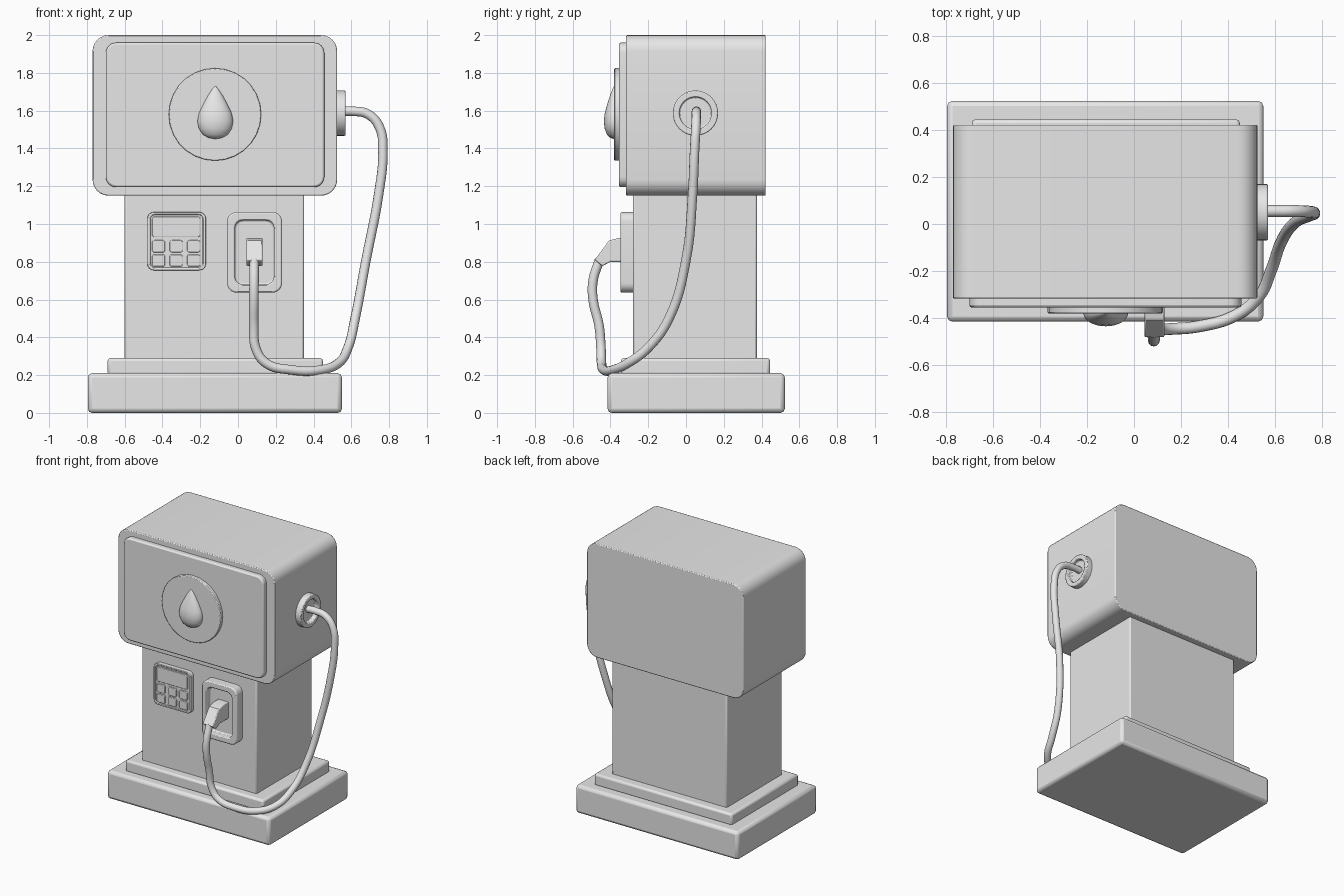
import bpy, bmesh
from math import sin, cos, pi, radians
from mathutils import Vector, Matrix

cube = bpy.data.objects.get("Cube")
if cube:
    bpy.data.objects.remove(cube, do_unlink=True)

grey = bpy.data.materials.new("plain grey")
grey.use_nodes = True
grey.diffuse_color = (0.8, 0.8, 0.8, 1)
grey.node_tree.nodes["Principled BSDF"].inputs["Base Color"].default_value = (0.8, 0.8, 0.8, 1)


def finish(name, bm, bevel=0, segments=2):
    """Turn a bmesh into a named, smooth-shaded object."""
    bmesh.ops.recalc_face_normals(bm, faces=bm.faces)
    mesh = bpy.data.meshes.new(name)
    bm.to_mesh(mesh)
    bm.free()
    mesh.materials.append(grey)
    obj = bpy.data.objects.new(name, mesh)
    bpy.context.collection.objects.link(obj)
    smooth(obj)
    if bevel:
        mod = obj.modifiers.new("soft edges", 'BEVEL')
        mod.width, mod.segments = bevel, segments
        mod.limit_method, mod.angle_limit = 'ANGLE', radians(40)
    return obj


def smooth(obj):
    bpy.ops.object.select_all(action='DESELECT')
    obj.select_set(True)
    bpy.context.view_layer.objects.active = obj
    bpy.ops.object.shade_smooth_by_angle(angle=radians(35))


def box(name, x, y, z, bevel):
    """Box from (min, max) pairs."""
    bm = bmesh.new()
    size = [b - a for a, b in (x, y, z)]
    mid = [(a + b) / 2 for a, b in (x, y, z)]
    bmesh.ops.create_cube(bm, size=1, matrix=Matrix.Translation(mid) @ Matrix.Diagonal((*size, 1)))
    return finish(name, bm, bevel)


def loft(name, rings, bevel=0):
    """Skin a list of equal-length rings and cap both ends."""
    bm = bmesh.new()
    loops = [[bm.verts.new(p) for p in ring] for ring in rings]
    n = len(loops[0])
    for a, b in zip(loops, loops[1:]):
        for i in range(n):
            j = (i + 1) % n
            bm.faces.new((a[i], a[j], b[j], b[i]))
    bm.faces.new(loops[0])
    bm.faces.new(loops[-1])
    return finish(name, bm, bevel)


def rounded(x, z, y, r, steps=6):
    """Rounded rectangle in the front plane at depth y."""
    ring = []
    corners = ((x[1] - r, z[1] - r), (x[0] + r, z[1] - r), (x[0] + r, z[0] + r), (x[1] - r, z[0] + r))
    for k, (cx, cz) in enumerate(corners):
        for s in range(steps + 1):
            a = (k + s / steps) * pi / 2
            ring.append((cx + r * cos(a), y, cz + r * sin(a)))
    return ring


def slab(name, x, z, y, r, bevel):
    return loft(name, [rounded(x, z, d, r) for d in y], bevel)


def circle(centre, u, v, n):
    return [Vector(centre) + Vector(u) * cos(2 * pi * i / n) + Vector(v) * sin(2 * pi * i / n)
            for i in range(n)]


# Base, plinth and column
box("base", (-.795, .55), (-.415, .523), (0, .21), .022)
box("plinth", (-.69, .45), (-.345, .445), (.2, .29), .015)
box("column", (-.6, .35), (-.28, .375), (.28, 1.17), .01)

# Head with display panel
slab("head", (-.77, .525), (1.15, 2), (.422, -.317), .085, .006)
slab("display_panel", (-.7, .457), (1.195, 1.96), (-.3, -.355), .055, .01)

# Round badge and raised droplet
loft("badge", [circle((-.122, y, 1.58), (.245, 0, 0), (0, 0, .245), 28) for y in (-.34, -.38)], .005)
profile = [(.002, 1.45), (.035, 1.456), (.066, 1.473), (.087, 1.505), (.095, 1.545), (.086, 1.588),
           (.062, 1.638), (.036, 1.685), (.014, 1.717), (.001, 1.731)]
loft("droplet", [circle((-.12, -.38, z), (r, 0, 0), (0, r * .58, 0), 28) for r, z in profile])

# Keypad: rimmed plate, screen and keys
kx, kz = (-.48, -.17), (.755, 1.063)
ix, iz = (-.465, -.185), (.768, 1.05)
loft("keypad_frame", [rounded(kx, kz, -.27, .035), rounded(kx, kz, -.312, .035),
                      rounded(ix, iz, -.312, .025), rounded(ix, iz, -.304, .025)], .003)
slab("keypad_screen", (-.455, -.2), (.93, 1.04), (-.3, -.312), .015, .003)
for col in range(3):
    for row in range(2):
        x, z = -.455 + col * .093, .775 + row * .075
        slab(f"key_{col}_{row}", (x, x + .069), (z, z + .064), (-.3, -.312), .012, .003)

# Nozzle holder with a recessed pocket
hx, hz = (-.058, .233), (.637, 1.063)
px, pz = (-.016, .19), (.68, 1.02)
loft("nozzle_holder", [rounded(hx, hz, -.27, .05), rounded(hx, hz, -.347, .05),
                       rounded(px, pz, -.347, .042), rounded(px, pz, -.3, .042)], .008)

# Nozzle handle: side outline extruded across x
outline = [(-.29, .925), (-.36, .925), (-.408, .912), (-.483, .81), (-.443, .777), (-.4, .8), (-.29, .8)]
loft("nozzle", [[(x, y, z) for y, z in outline] for x in (.044, .13)], .006)

# Hose socket: recessed ring on the side of the head
loft("hose_socket", [circle((x, .05, 1.587), (0, r, 0), (0, 0, r), 32)
                     for x, r in ((.51, .12), (.57, .12), (.57, .085), (.54, .085))], .006)

# Hose swept along a smooth path
path = [(.54, .055, 1.595), (.6, .055, 1.597), (.69, .055, 1.58), (.75, .052, 1.51), (.767, .045, 1.38),
        (.745, .035, 1.16), (.678, 0, .81), (.62, -.09, .5), (.582, -.2, .345), (.53, -.31, .262),
        (.43, -.39, .226), (.28, -.435, .228), (.15, -.447, .262), (.095, -.45, .34), (.084, -.46, .46),
        (.084, -.492, .6), (.085, -.492, .7), (.086, -.458, .81)]
curve = bpy.data.curves.new("hose", 'CURVE')
curve.dimensions = '3D'
curve.bevel_depth, curve.bevel_resolution, curve.resolution_u = .025, 4, 6
curve.use_fill_caps = True
spline = curve.splines.new('BEZIER')
spline.bezier_points.add(len(path) - 1)
for point, co in zip(spline.bezier_points, path):
    point.co = co
    point.handle_left_type = point.handle_right_type = 'AUTO'
curve.materials.append(grey)
hose = bpy.data.objects.new("hose", curve)
bpy.context.collection.objects.link(hose)
bpy.ops.object.select_all(action='DESELECT')
hose.select_set(True)
bpy.context.view_layer.objects.active = hose
bpy.ops.object.convert(target='MESH')
smooth(bpy.context.view_layer.objects.active)
